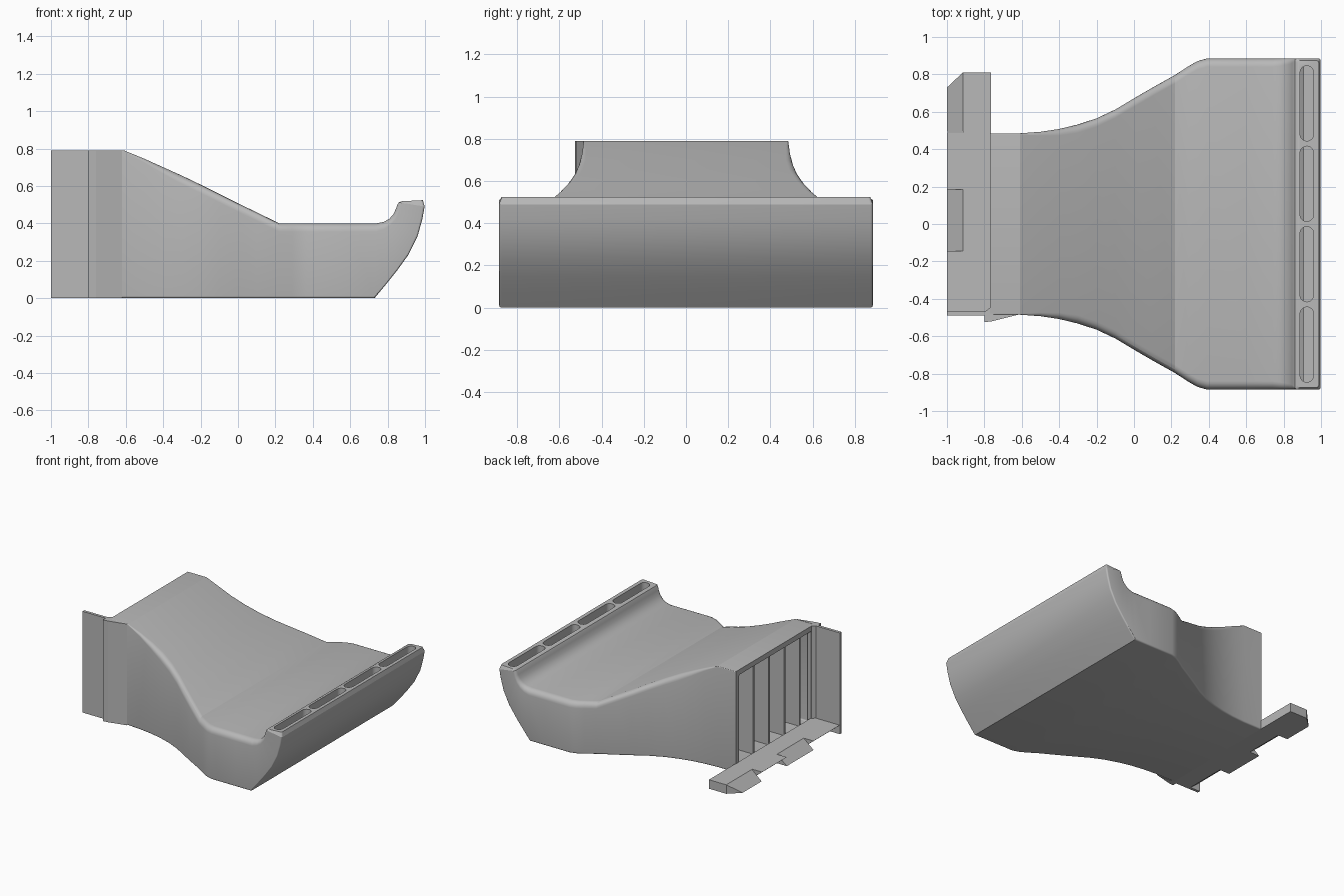
import bpy, bmesh, math
from mathutils import Vector

cube = bpy.data.objects.get("Cube")
if cube:
    bpy.data.objects.remove(cube, do_unlink=True)

grey = bpy.data.materials.new("plain grey")
grey.use_nodes = True
grey.diffuse_color = (0.48, 0.48, 0.48, 1)
grey.node_tree.nodes["Principled BSDF"].inputs["Base Color"].default_value = grey.diffuse_color


def finish(bm, name):
    bmesh.ops.recalc_face_normals(bm, faces=bm.faces)
    mesh = bpy.data.meshes.new(name)
    bm.to_mesh(mesh)
    bm.free()
    mesh.materials.append(grey)
    ob = bpy.data.objects.new(name, mesh)
    bpy.context.collection.objects.link(ob)
    return ob


def prism(name, points, offset):
    """Extrude a flat outline of 3D points along an offset."""
    bm = bmesh.new()
    face = bm.faces.new([bm.verts.new(p) for p in points])
    new = bmesh.ops.extrude_face_region(bm, geom=[face])["geom"]
    bmesh.ops.translate(bm, vec=offset, verts=[v for v in new if isinstance(v, bmesh.types.BMVert)])
    return finish(bm, name)


def plan(name, outline, z0, z1):
    return prism(name, [(x, y, z0) for x, y in outline], (0, 0, z1 - z0))


def side(name, profile, y0, y1):
    return prism(name, [(x, y0, z) for x, z in profile], (0, y1 - y0, 0))


def section(top, bottom, w, r_top, r_bottom):
    """Rounded rectangle spanning top to bottom, with half width w."""
    top, bottom = Vector((top[0], 0, top[1])), Vector((bottom[0], 0, bottom[1]))
    height = (top - bottom).length
    up = (top - bottom) / height
    ring = []
    for sy, base, r, start in ((1, height, r_top, 0), (-1, height, r_top, 90),
                               (-1, 0, r_bottom, 180), (1, 0, r_bottom, 270)):
        cz = base - r if base else r
        for i in range(6):
            a = math.radians(start + 18 * i)
            ring.append(bottom + up * (cz + r * math.sin(a))
                        + Vector((0, sy * (w - r) + r * math.cos(a), 0)))
    return ring


def loft(name, rings):
    bm = bmesh.new()
    rows = [[bm.verts.new(p) for p in ring] for ring in rings]
    n = len(rows[0])
    for a, b in zip(rows, rows[1:]):
        for i in range(n):
            bm.faces.new((a[i], a[(i + 1) % n], b[(i + 1) % n], b[i]))
    bm.faces.new(rows[0])
    bm.faces.new(rows[-1])
    return finish(bm, name)


def cut(ob, cutter):
    mod = ob.modifiers.new("cut", "BOOLEAN")
    mod.operation = "DIFFERENCE"
    mod.solver = "EXACT"
    mod.object = cutter
    bpy.context.view_layer.objects.active = ob
    bpy.ops.object.modifier_apply(modifier=mod.name)
    bpy.data.objects.remove(cutter, do_unlink=True)


# Stations along the duct: x, top height, half width, top edge radius
straight = [(-.77, .79, .485, .006), (-.61, .79, .485, .006), (-.5, .745, .493, .02),
            (-.4, .7, .508, .035), (-.3, .655, .532, .045), (-.2, .607, .565, .045),
            (-.1, .557, .612, .045), (0, .507, .672, .045), (.1, .459, .73, .045),
            (.22, .4, .797, .045), (.29, .4, .843, .045), (.34, .4, .871, .045),
            (.39, .4, .885, .045), (.6, .4, .885, .045)]
# Upturned lip: inner point, outer point
lip = [((.74, .4), (.73, 0)), ((.78, .408), (.79, .072)), ((.81, .425), (.85, .147)),
       ((.832, .45), (.91, .23)), ((.845, .48), (.96, .33)), ((.852, .5), (.985, .42)),
       ((.86, .512), (.998, .49))]
stations = [((x, z), (x, 0), w, r) for x, z, w, r in straight]
stations += [(t, b, .885, .045 - .005 * i) for i, (t, b) in enumerate(lip)]

# Duct shell
rings = [section(t, b, w, r, .012) for t, b, w, r in stations]
rings.append(section((.873, .518), (.988, .524), .873, .012, .012))
duct = loft("duct_shell", rings)

# Hollow inside
wall = .04
inner = []
for t, b, w, r in stations[:-2]:
    t, b = Vector(t), Vector(b)
    d = (t - b).normalized() * wall
    inner.append(section(t - d, b + d, w - wall, .01, .01))
inner.insert(0, [p - Vector((.1, 0, 0)) for p in inner[0]])
cut(duct, loft("hollow", inner))

# Four outlet slots in the lip
for k in range(4):
    yc = -.645 + .43 * k
    outline = []
    for i in range(26):
        a = math.pi * (i if i < 13 else i - 1) / 12
        outline.append((.924 + .036 * math.cos(a),
                        yc + (.165 if i < 13 else -.165) + .036 * math.sin(a)))
    cut(duct, plan("slot", outline, .4, .6))

bpy.ops.object.select_all(action="DESELECT")
duct.select_set(True)
bpy.context.view_layer.objects.active = duct
bpy.ops.object.shade_smooth_by_angle(angle=math.radians(22))

# Guide vanes in the inlet
for k in range(4):
    y = .22 - .19 * k
    side("guide_vane", [(-.74, .03), (-.74, .76), (-.61, .76), (-.4, .67), (-.4, .03)],
         y - .008, y + .008)

# Side wall of the inlet with its flared rib
plan("inlet_side_wall", [(-1, -.49), (-.8, -.49), (-.8, -.525), (-.76, -.52), (-.62, -.485),
                         (-.75, -.483), (-.75, -.43), (-.795, -.468), (-1, -.468)], 0, .79)

# Inlet floor and its extension beyond the duct
thick = .07
plan("inlet_floor", [(-.915, -.47), (-.765, -.47), (-.765, .49), (-.915, .49)], 0, thick)
plan("floor_extension", [(-.915, .49), (-.765, .49), (-.765, .81), (-.915, .81)], 0, thick)

# Interlocking edge: undercut stretches alternate with sloping tabs
for y0, y1 in ((-.47, -.145), (.185, .49)):
    side("undercut_edge", [(-.915, 0), (-.915, thick), (-1, thick)], y0, y1)
side("middle_tab", [(-.915, 0), (-.915, thick), (-1, 0)], -.145, .185)
end_tab = side("end_tab", [(-.915, 0), (-.915, thick), (-1, 0)], .495, .81)
for v in end_tab.data.vertices:
    if v.co.x < -.99 and v.co.y > .8:
        v.co.y = .73
